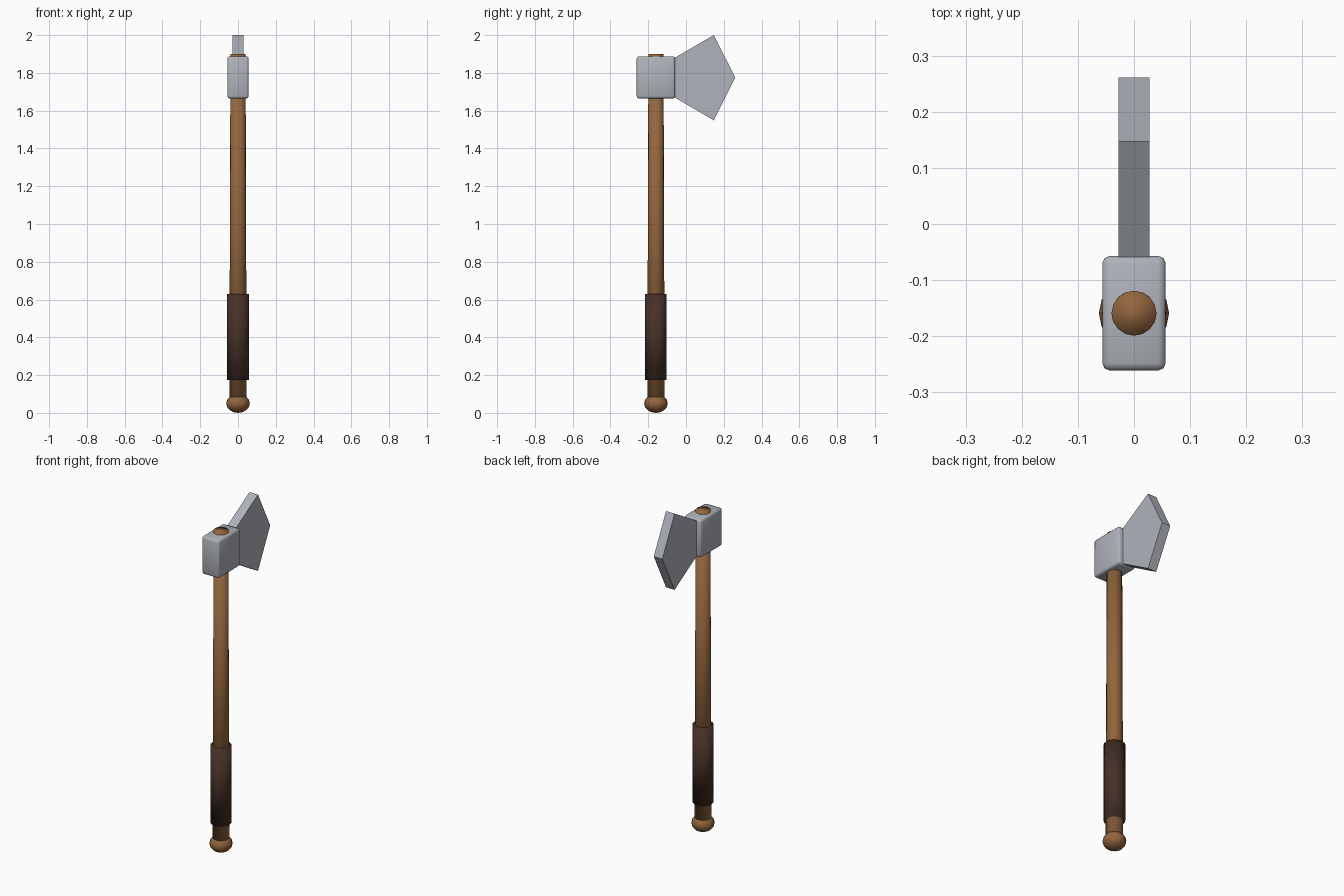
import bpy, bmesh, math

if "Cube" in bpy.data.objects:
    bpy.data.objects.remove(bpy.data.objects["Cube"])

AXIS_Y = -0.159  # handle axis


def material(name, rgb):
    m = bpy.data.materials.new(name)
    m.diffuse_color = (*rgb, 1.0)
    m.use_nodes = True
    m.node_tree.nodes["Principled BSDF"].inputs["Base Color"].default_value = m.diffuse_color
    return m


wood = material("wood", (0.29, 0.13, 0.047))
leather = material("dark leather", (0.06, 0.029, 0.021))
steel = material("steel", (0.43, 0.45, 0.49))


def finish(name, bm, mat, smooth):
    bmesh.ops.recalc_face_normals(bm, faces=bm.faces)
    me = bpy.data.meshes.new(name)
    bm.to_mesh(me)
    bm.free()
    me.materials.append(mat)
    for p in me.polygons:
        p.use_smooth = smooth
    ob = bpy.data.objects.new(name, me)
    bpy.context.collection.objects.link(ob)
    return ob


def rod(name, z0, z1, r0, r1, mat):
    # capped, smoothly shaded 16-sided rod on the handle axis
    bm = bmesh.new()
    bmesh.ops.create_cone(bm, cap_ends=True, segments=16,
                          radius1=r0, radius2=r1, depth=z1 - z0)
    bmesh.ops.translate(bm, verts=bm.verts, vec=(0, AXIS_Y, (z0 + z1) / 2))
    return finish(name, bm, mat, True)


# Tapered shaft and leather grip
rod("handle", 0.03, 1.90, 0.046, 0.040, wood)
rod("grip", 0.173, 0.63, 0.057, 0.057, leather)

# Flattened ball pommel
bm = bmesh.new()
bmesh.ops.create_uvsphere(bm, u_segments=16, v_segments=8, radius=0.0625)
bmesh.ops.scale(bm, verts=bm.verts, vec=(1, 1, 0.8))
bmesh.ops.translate(bm, verts=bm.verts, vec=(0, AXIS_Y, 0.05))
finish("pommel", bm, wood, True)

# Bevelled head block around the shaft
bm = bmesh.new()
bmesh.ops.create_cube(bm, size=1)
bmesh.ops.scale(bm, verts=bm.verts, vec=(0.113, 0.204, 0.224))
bmesh.ops.translate(bm, verts=bm.verts, vec=(0, AXIS_Y, 1.776))
bmesh.ops.bevel(bm, geom=bm.edges[:], offset=0.013, segments=2,
                profile=0.5, affect='EDGES')
finish("head_block", bm, steel, True)

# Flat five-point blade, extruded across x
profile = [(-0.065, 1.877), (0.147, 2.0), (0.261, 1.775),
           (0.147, 1.549), (-0.065, 1.673)]
bm = bmesh.new()
face = bm.faces.new([bm.verts.new((-0.028, y, z)) for y, z in profile])
ext = bmesh.ops.extrude_face_region(bm, geom=[face], use_keep_orig=True)
bmesh.ops.translate(bm, vec=(0.056, 0, 0),
                    verts=[g for g in ext["geom"] if isinstance(g, bmesh.types.BMVert)])
finish("blade", bm, steel, False)
